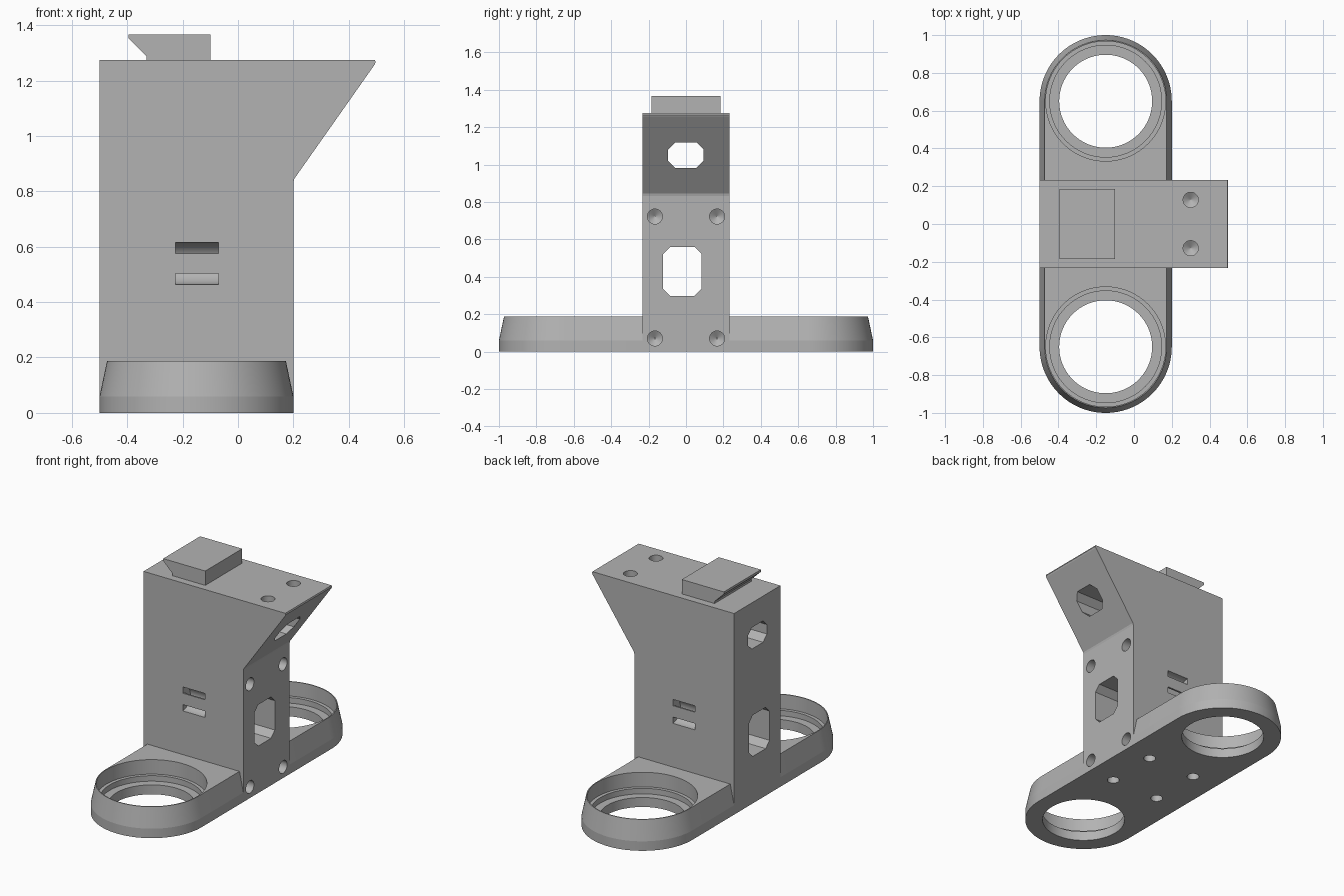
import bpy, bmesh, math
from mathutils import Vector

if "Cube" in bpy.data.objects:
    bpy.data.objects.remove(bpy.data.objects["Cube"])

CX, RING_Y, BASE_H, TOP_Z, HALF_Y = -0.15, 0.65, 0.187, 1.275, 0.232

grey = bpy.data.materials.new("plain_grey")
grey.diffuse_color = (0.45, 0.45, 0.45, 1)
grey.use_nodes = True
grey.node_tree.nodes["Principled BSDF"].inputs["Base Color"].default_value = grey.diffuse_color


def finish(bm, name):
    bmesh.ops.recalc_face_normals(bm, faces=bm.faces)
    me = bpy.data.meshes.new(name)
    bm.to_mesh(me)
    bm.free()
    me.materials.append(grey)
    ob = bpy.data.objects.new(name, me)
    bpy.context.collection.objects.link(ob)
    return ob


def loft(name, loops):
    """Skin closed loops of equal length and cap both ends."""
    bm = bmesh.new()
    rings = [[bm.verts.new(p) for p in loop] for loop in loops]
    n = len(rings[0])
    for a, b in zip(rings, rings[1:]):
        for i in range(n):
            j = (i + 1) % n
            bm.faces.new((a[i], a[j], b[j], b[i]))
    bm.faces.new(rings[0][::-1])
    bm.faces.new(rings[-1])
    return finish(bm, name)


def prism(name, pts, axis, lo, hi):
    """Extrude a 2D profile along x (profile y,z) or y (profile x,z)."""
    if axis == 'x':
        return loft(name, [[(d, a, b) for a, b in pts] for d in (lo, hi)])
    return loft(name, [[(a, d, b) for a, b in pts] for d in (lo, hi)])


def lathe(name, profile, origin, direction=(0, 0, 1), n=48):
    """Revolve (radius, distance) pairs around a direction."""
    rot = Vector((0, 0, 1)).rotation_difference(Vector(direction))
    o = Vector(origin)
    return loft(name, [[o + rot @ Vector((r * math.cos(t), r * math.sin(t), h))
                        for t in (2 * math.pi * i / n for i in range(n))]
                       for r, h in profile])


def stadium(r, z, n=48):
    """Outline with two round ends, long in y."""
    pts = []
    for sign, start in ((1, 0), (-1, math.pi)):
        for i in range(n + 1):
            t = start + math.pi * i / n
            pts.append((CX + r * math.cos(t), sign * RING_Y + r * math.sin(t), z))
    return pts


def octagon(y0, y1, z0, z1, c):
    return [(y0 + c, z0), (y1 - c, z0), (y1, z0 + c), (y1, z1 - c),
            (y1 - c, z1), (y0 + c, z1), (y0, z1 - c), (y0, z0 + c)]


def boolean(target, other, op):
    other.hide_render = True
    mod = target.modifiers.new(other.name, 'BOOLEAN')
    mod.operation, mod.object, mod.solver = op, other, 'EXACT'


# Base plate with tapered upper rim
bracket = loft("bracket", [stadium(0.35, 0), stadium(0.35, 0.06),
                           stadium(0.323, BASE_H)])

# Upright column with overhanging nose
column = prism("column", [(-0.5, 0), (0.2, 0), (0.2, 0.832), (0.203, 0.845),
                          (0.493, 1.257), (0.497, 1.266), (0.494, TOP_Z),
                          (-0.5, TOP_Z)], 'y', -HALF_Y, HALF_Y)

# Top clip with undercut lip
clip = prism("top_clip", [(-0.33, TOP_Z - 0.03), (-0.1, TOP_Z - 0.03), (-0.1, 1.366),
                          (-0.395, 1.366), (-0.395, 1.352), (-0.33, 1.288)],
             'y', -0.185, 0.185)
for part in (column, clip):
    boolean(bracket, part, 'UNION')

cutters = []

# Stepped round openings in the base
for s in (1, -1):
    cutters.append(lathe("ring_bore", [(0.246, -0.1), (0.246, 0.06), (0.296, 0.06),
                                       (0.296, 0.095), (0.317, 0.095), (0.317, 0.3)],
                         (CX, s * RING_Y, 0), n=96))

# Octagonal channels through the column
cutters.append(prism("lower_channel", octagon(-0.122, 0.083, 0.298, 0.56, 0.038), 'x', -0.7, 0.7))
cutters.append(prism("upper_channel", octagon(-0.096, 0.094, 0.982, 1.118, 0.038), 'x', -0.7, 0.7))

# Blind screw holes with conical ends
drill = [(0.04, -0.05), (0.04, 0.12), (0.002, 0.145)]
for s in (1, -1):
    for z in (0.07, 0.722):
        cutters.append(lathe("face_hole", drill, (0.2, s * 0.166, z), (-1, 0, 0)))
    cutters.append(lathe("top_hole", drill, (0.3, s * 0.128, TOP_Z), (0, 0, -1)))
    for x in (-0.17, 0.17):
        cutters.append(lathe("bottom_hole", [(0.036, -0.05), (0.036, 0.13), (0.002, 0.15)],
                             (CX + x, s * 0.17, 0)))

# Curved strap tunnels: half rings sunk in both side faces
for s in (1, -1):
    bm = bmesh.new()
    n, zc = 64, 0.54
    grid = []
    for i in range(n):
        t = 2 * math.pi * i / n
        grid.append([bm.verts.new((x, s * HALF_Y + r * math.cos(t), zc + r * math.sin(t)))
                     for x, r in ((-0.225, 0.036), (-0.07, 0.036),
                                  (-0.07, 0.076), (-0.225, 0.076))])
    for i in range(n):
        a, b = grid[i], grid[(i + 1) % n]
        for k in range(4):
            m = (k + 1) % 4
            bm.faces.new((a[k], a[m], b[m], b[k]))
    cutters.append(finish(bm, "strap_tunnel"))

for c in cutters:
    boolean(bracket, c, 'DIFFERENCE')

# Bake the booleans, drop the helpers and shade
dg = bpy.context.evaluated_depsgraph_get()
mesh = bpy.data.meshes.new_from_object(bracket.evaluated_get(dg))
bracket.modifiers.clear()
bracket.data = mesh
for helper in cutters + [column, clip]:
    bpy.data.objects.remove(helper)
bpy.context.view_layer.objects.active = bracket
bracket.select_set(True)
bpy.ops.object.shade_smooth_by_angle(angle=math.radians(10))
